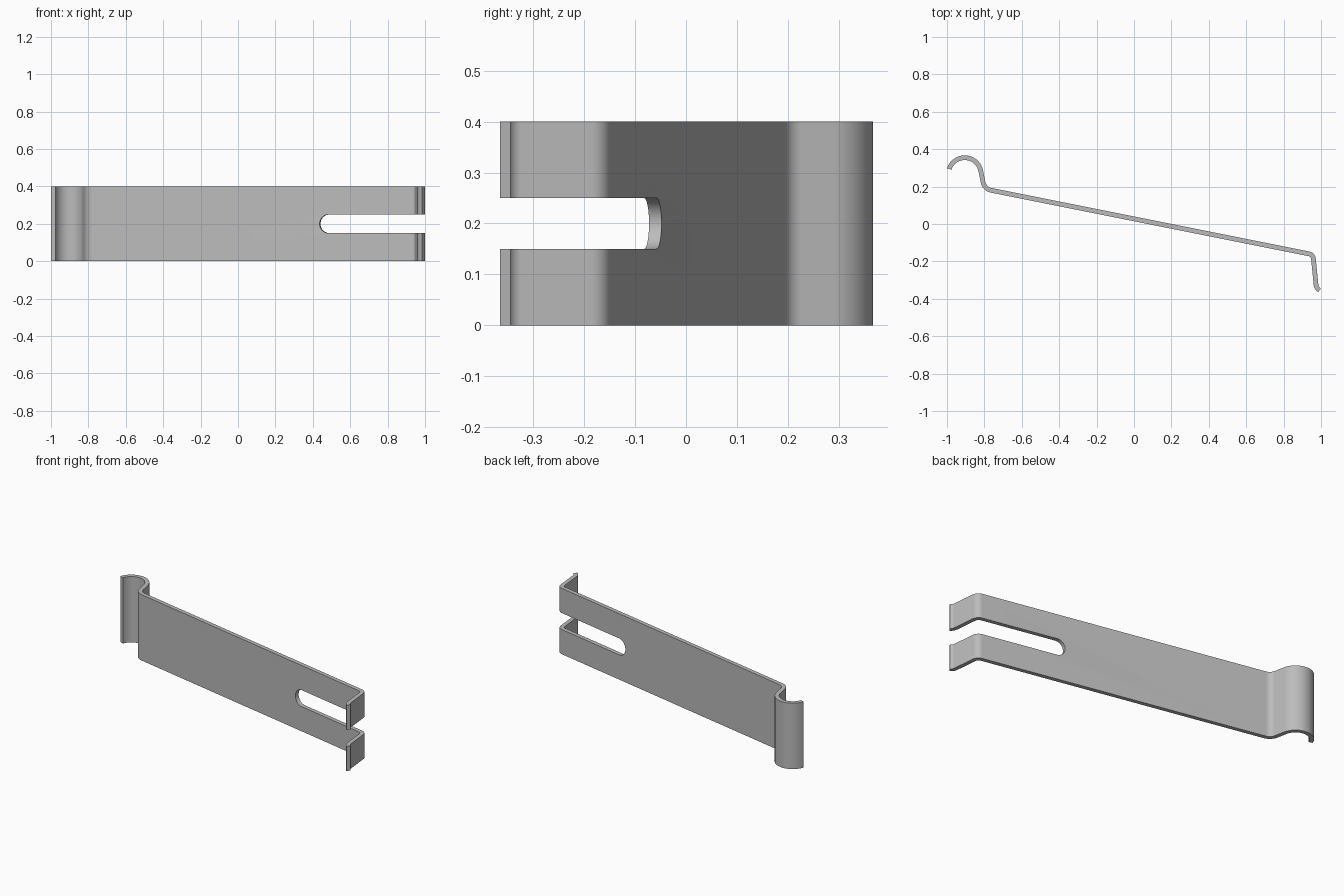
import bpy, bmesh, math
from mathutils import Vector, Matrix

cube = bpy.data.objects.get("Cube")
if cube:
    bpy.data.objects.remove(cube, do_unlink=True)

THICK, HEIGHT = 0.025, 0.4
SLOPE = math.atan(0.2)                      # tilt of the flat strip


def arc(centre, radius, start, end, steps):
    """Points on a circle, angles in radians."""
    return [Vector((centre[0] + radius * math.cos(start + (end - start) * i / steps),
                    centre[1] + radius * math.sin(start + (end - start) * i / steps)))
            for i in range(steps + 1)]


def fillet(before, corner, after, radius, steps=10):
    """Rounded replacement for a sharp corner."""
    a, b = (before - corner).normalized(), (after - corner).normalized()
    half = a.angle(b) / 2
    centre = corner + (a + b).normalized() * radius / math.sin(half)
    p, q = (corner + d * radius / math.tan(half) - centre for d in (a, b))
    start = math.atan2(p.y, p.x)
    turn = math.atan2(p.x * q.y - p.y * q.x, p.dot(q))
    return arc(centre, radius, start, start + turn, steps)


def strip_y(x):
    return 0.0275 - 0.2 * x


def object_from(bm, name):
    bmesh.ops.recalc_face_normals(bm, faces=bm.faces)
    mesh = bpy.data.meshes.new(name)
    bm.to_mesh(mesh)
    bm.free()
    obj = bpy.data.objects.new(name, mesh)
    bpy.context.collection.objects.link(obj)
    return obj


def extrude(bm, offset):
    new = bmesh.ops.extrude_face_region(bm, geom=bm.faces[:])["geom"]
    bmesh.ops.translate(bm, vec=offset, verts=[v for v in new if isinstance(v, bmesh.types.BMVert)])


# Centre line of the bent sheet: round hook, flat strip, short lipped leg
hook = arc((-0.905, 0.267), 0.0875, math.radians(162), SLOPE, 28)
left_corner = Vector((-0.80, strip_y(-0.80)))
right_corner = Vector((0.957, strip_y(0.957)))
lip = arc((1.013, -0.321), 0.04, math.radians(186), math.radians(238), 8)
path = (hook + fillet(hook[-1], left_corner, right_corner, 0.055)
        + fillet(left_corner, right_corner, lip[0], 0.03) + lip)

# Thicken the centre line and raise it to full height
bm = bmesh.new()
rows = []
for i, p in enumerate(path):
    into = (p - path[max(i - 1, 0)]).normalized()
    out = (path[min(i + 1, len(path) - 1)] - p).normalized()
    along = (into + out).normalized()
    side = Vector((-along.y, along.x)) * THICK / 2
    rows.append([bm.verts.new((*(p + side * s), 0)) for s in (1, -1)])
for (a, b), (c, d) in zip(rows, rows[1:]):
    bm.faces.new((a, b, d, c))
extrude(bm, (0, 0, HEIGHT))
clip = object_from(bm, "spring_clip")

# Round-ended slot, open through the leg
bm = bmesh.new()
outline = arc((0.05, 0), 0.05, math.pi / 2, math.pi * 1.5, 24)
outline += [Vector((0.9, -0.05)), Vector((0.9, 0.05))]
bm.faces.new([bm.verts.new((p.x, -0.4, p.y)) for p in outline])
extrude(bm, (0, 0.8, 0))
cutter = object_from(bm, "slot_cutter")
cutter.hide_render = True
cutter.matrix_world = (Matrix.Translation((0.4387, strip_y(0.4387), HEIGHT / 2))
                       @ Matrix.Rotation(-SLOPE, 4, "Z"))

cut = clip.modifiers.new("slot", "BOOLEAN")
cut.operation = "DIFFERENCE"
cut.solver = "EXACT"
cut.object = cutter
bpy.ops.object.select_all(action="DESELECT")
clip.select_set(True)
bpy.context.view_layer.objects.active = clip
bpy.ops.object.modifier_apply(modifier=cut.name)
bpy.data.objects.remove(cutter, do_unlink=True)

# Plain grey metal
grey = bpy.data.materials.new("grey_metal")
grey.use_nodes = True
colour = (0.5, 0.5, 0.5, 1)
grey.diffuse_color = colour
grey.node_tree.nodes["Principled BSDF"].inputs["Base Color"].default_value = colour
clip.data.materials.clear()
clip.data.materials.append(grey)
bpy.ops.object.shade_smooth_by_angle(angle=math.radians(30))
